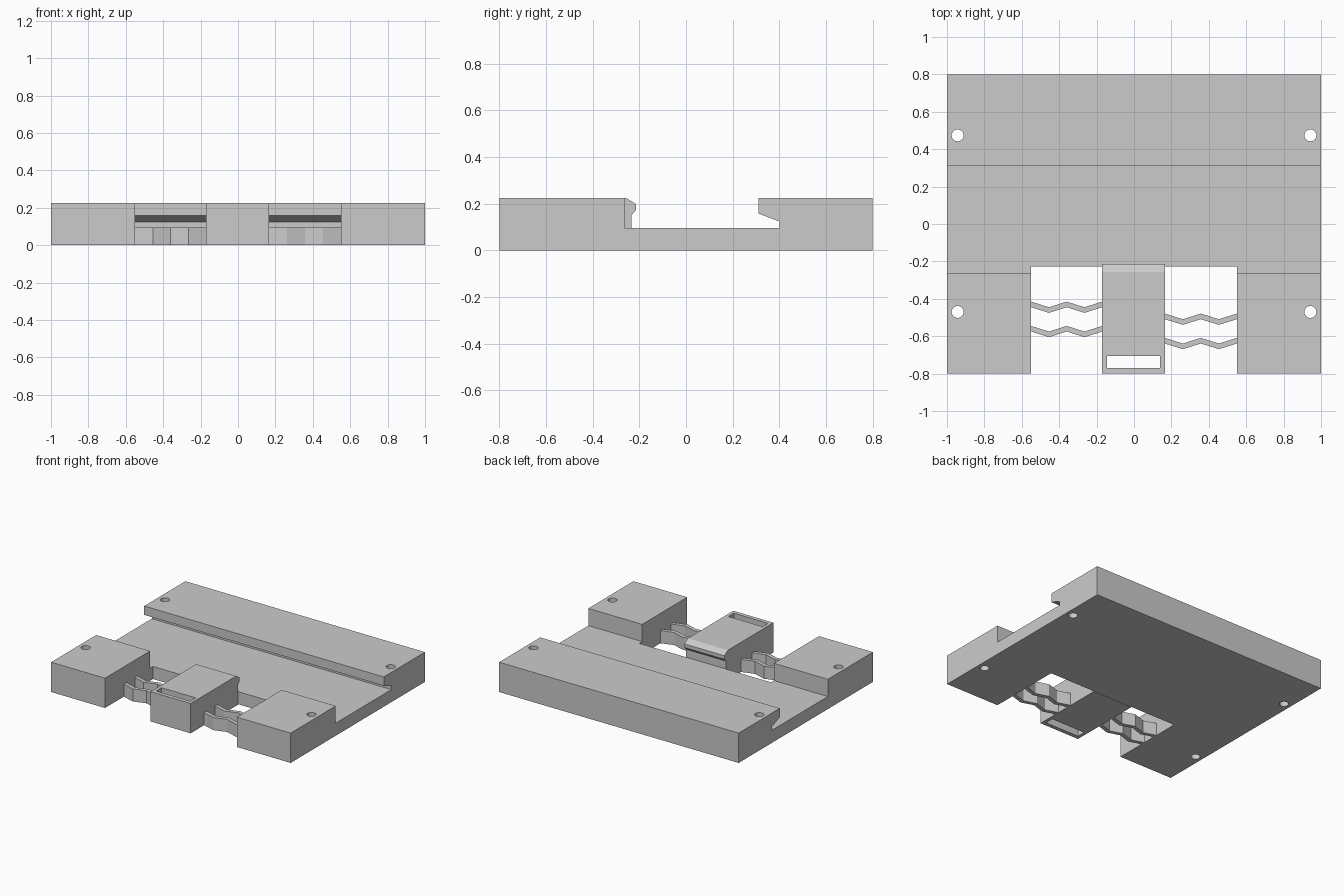
import bpy
import bmesh
from mathutils import Vector

cube = bpy.data.objects.get("Cube")
if cube:
    bpy.data.objects.remove(cube, do_unlink=True)

grey = bpy.data.materials.new("plain grey")
grey.use_nodes = True
GREY = (0.6, 0.6, 0.6, 1)
grey.diffuse_color = GREY
grey.node_tree.nodes["Principled BSDF"].inputs["Base Color"].default_value = GREY

HEIGHT, FLOOR = 0.225, 0.095
WINDOW, BACK_EDGE = 0.55, -0.228
SLIDER_R, SLIDER_L = -0.17, 0.165


def finish(name, bm):
    bmesh.ops.recalc_face_normals(bm, faces=bm.faces)
    mesh = bpy.data.meshes.new(name)
    bm.to_mesh(mesh)
    bm.free()
    mesh.materials.append(grey)
    obj = bpy.data.objects.new(name, mesh)
    bpy.context.collection.objects.link(obj)
    return obj


def prism(name, points, offset):
    """Extrude a closed outline of 3D points by an offset."""
    bm = bmesh.new()
    face = bm.faces.new([bm.verts.new(p) for p in points])
    result = bmesh.ops.extrude_face_region(bm, geom=[face], use_keep_orig=True)
    top = [v for v in result["geom"] if isinstance(v, bmesh.types.BMVert)]
    bmesh.ops.translate(bm, verts=top, vec=Vector(offset))
    return finish(name, bm)


def side_prism(name, profile, x0, x1):
    return prism(name, [(x0, y, z) for y, z in profile], (x1 - x0, 0, 0))


def box(name, x0, x1, y0, y1):
    """Tall cutter passing through the whole height."""
    return prism(name, [(x0, y0, -0.2), (x1, y0, -0.2), (x1, y1, -0.2), (x0, y1, -0.2)], (0, 0, 0.8))


def cut(target, cutter):
    cutter.hide_render = True
    mod = target.modifiers.new("cut", "BOOLEAN")
    mod.operation, mod.solver, mod.object = "DIFFERENCE", "EXACT", cutter
    bpy.context.view_layer.objects.active = target
    bpy.ops.object.modifier_apply(modifier=mod.name)
    bpy.data.objects.remove(cutter, do_unlink=True)


# Base plate with the front blocks and the undercut rear jaw
base = side_prism("base_plate", [
    (-0.8, 0), (0.8, 0), (0.8, HEIGHT), (0.31, HEIGHT), (0.31, 0.158),
    (0.4, 0.124), (0.4, FLOOR), (-0.263, FLOOR), (-0.263, HEIGHT), (-0.8, HEIGHT)], -1, 1)
cut(base, box("window_cutter", -WINDOW, WINDOW, -1, BACK_EDGE))

# Screw holes in the four corners
for x in (-0.943, 0.943):
    for y in (-0.47, 0.474):
        bm = bmesh.new()
        bmesh.ops.create_cone(bm, cap_ends=True, segments=32, radius1=0.032, radius2=0.032, depth=1)
        bmesh.ops.translate(bm, verts=bm.verts, vec=(x, y, 0.1))
        cut(base, finish("hole_cutter", bm))

# Sliding latch with a hooked nose and a pull slot
latch = side_prism("sliding_latch", [
    (-0.8, 0), (-0.233, 0), (-0.233, 0.152), (-0.215, 0.172),
    (-0.215, 0.199), (-0.257, HEIGHT), (-0.8, HEIGHT)], SLIDER_R, SLIDER_L)
cut(latch, box("slot_cutter", -0.145, 0.14, -0.77, -0.705))


# Zigzag leaf springs between the latch and the blocks
def spring(name, x0, x1, y, thickness=0.03, swing=0.03):
    line = [(x0 + (x1 - x0) * i / 4, y - swing * (i % 2)) for i in range(5)]
    half = thickness / 2
    outline = [(x, v + half, 0) for x, v in line] + [(x, v - half, 0) for x, v in reversed(line)]
    prism(name, outline, (0, 0, FLOOR))


for label, y in (("rear", -0.43), ("front", -0.56)):
    spring(f"right_{label}_spring", -WINDOW, SLIDER_R, y)
    spring(f"left_{label}_spring", SLIDER_L, WINDOW, y - 0.064)
